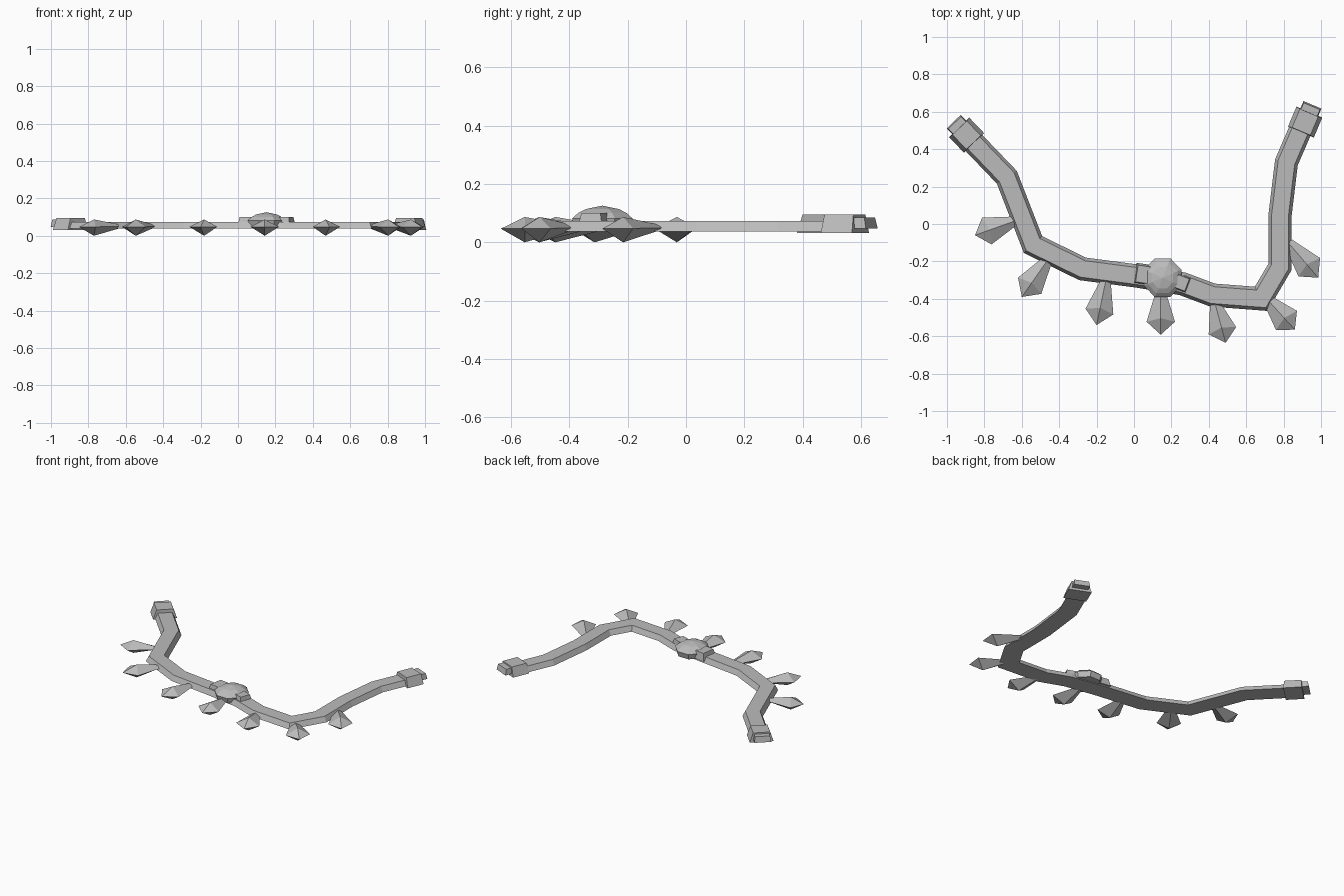
import bpy, bmesh, math
from mathutils import Vector

cube = bpy.data.objects.get("Cube")
if cube:
    bpy.data.objects.remove(cube)

grey = bpy.data.materials.new("stone grey")
grey.use_nodes = True
grey.diffuse_color = (0.5, 0.5, 0.5, 1)
grey.node_tree.nodes["Principled BSDF"].inputs["Base Color"].default_value = (0.5, 0.5, 0.5, 1)


def loft(name, rings, tip=None):
    """Skin a list of equal rings, capping the ends or closing on a tip."""
    bm = bmesh.new()
    rows = [[bm.verts.new(p) for p in ring] for ring in rings]
    n = len(rows[0])
    for a, b in zip(rows, rows[1:]):
        for i in range(n):
            j = (i + 1) % n
            bm.faces.new((a[i], a[j], b[j], b[i]))
    bm.faces.new(rows[0])
    if tip is None:
        bm.faces.new(rows[-1])
    else:
        t = bm.verts.new(tip)
        for i in range(n):
            bm.faces.new((rows[-1][i], rows[-1][(i + 1) % n], t))
    bmesh.ops.recalc_face_normals(bm, faces=bm.faces)
    mesh = bpy.data.meshes.new(name)
    bm.to_mesh(mesh)
    bm.free()
    mesh.materials.append(grey)
    obj = bpy.data.objects.new(name, mesh)
    bpy.context.collection.objects.link(obj)
    return obj


def side(d):
    return Vector((-d.y, d.x, 0))


# Strap: trapezoid section mitred along a crooked path
path = [Vector((x, y, 0)) for x, y in (
    (-.92, .50), (-.68, .25), (-.54, -.11), (-.275, -.24), (.03, -.28), (.26, -.32),
    (.42, -.38), (.68, -.40), (.78, -.23), (.78, .04), (.815, .33), (.91, .55))]
section = ((-.062, .038), (.062, .038), (.045, .073), (-.045, .073))
rings = []
for i, p in enumerate(path):
    before = (p - path[i - 1]).normalized() if i else (path[1] - p).normalized()
    after = (path[i + 1] - p).normalized() if i < len(path) - 1 else before
    mid = (before + after).normalized()
    across = side(mid) / mid.dot(after)
    rings.append([p + across * u + Vector((0, 0, z)) for u, z in section])
loft("strap", rings)


def block(name, centre, axis, start, end, low, high, z0, z1, taper=0):
    """Box along an axis, narrower at the top."""
    c, d = Vector((*centre, 0)), Vector((*axis, 0)).normalized()
    s = side(d)

    def ring(half, inset, z):
        return [c + d * a + s * b + Vector((0, 0, z)) for a, b in (
            (start + inset, -half), (end - inset, -half), (end - inset, half), (start + inset, half))]
    loft(name, [ring(low, 0, z0), ring(high, taper, z1)])


# Clasps at both strap ends, each with a tongue
for label, centre, axis in (("right", (-.895, .475), (-.69, .72)),
                            ("left", (.915, .545), (.39, .92))):
    block(label + "_clasp", centre, axis, -.058, .058, .075, .053, .032, .095, .004)
    block(label + "_clasp_tongue", centre, axis, .03, .1, .052, .047, .048, .086, .008)

# Shoulders either side of the medallion
block("right_shoulder", (.04, -.268), (1, -.15), -.035, .05, .056, .045, .05, .1, .01)
block("left_shoulder", (.262, -.318), (1, -.38), -.05, .033, .045, .035, .05, .1, .01)

# Domed eight-sided medallion
rings = []
for r, z in ((.098, .045), (.108, .082), (.086, .101), (.06, .114)):
    rings.append([(.153 + r * math.cos(a), -.287 + r * 1.04 * math.sin(a), z)
                  for a in (math.tau * (k + .5) / 8 for k in range(8))])
loft("medallion", rings, (.153, -.287, .126))

# Spike pendants: four-sided, widening outward then closing to a point
pendants = (((-.64, .015), (-.85, -.06)), ((-.46, -.19), (-.6, -.39)),
            ((-.15, -.3), (-.2, -.54)), ((.143, -.36), (.143, -.592)),
            ((.432, -.42), (.49, -.635)), ((.71, -.4), (.86, -.565)),
            ((.825, -.1), (.985, -.287)))
for number, (root, tip) in enumerate(pendants, 1):
    a, b = Vector((*root, .05)), Vector((*tip, .047))
    d = (b - a).normalized()
    s, up = side(d), Vector((0, 0, 1))
    wide, crest = a.lerp(b, .7), a.lerp(b, .62)
    loft(f"pendant_{number}", [
        [a + s * .026, a + up * .012, a - s * .026, a - up * .012],
        [wide + s * .076, crest + up * .039, wide - s * .076, crest - up * .048]], b)
